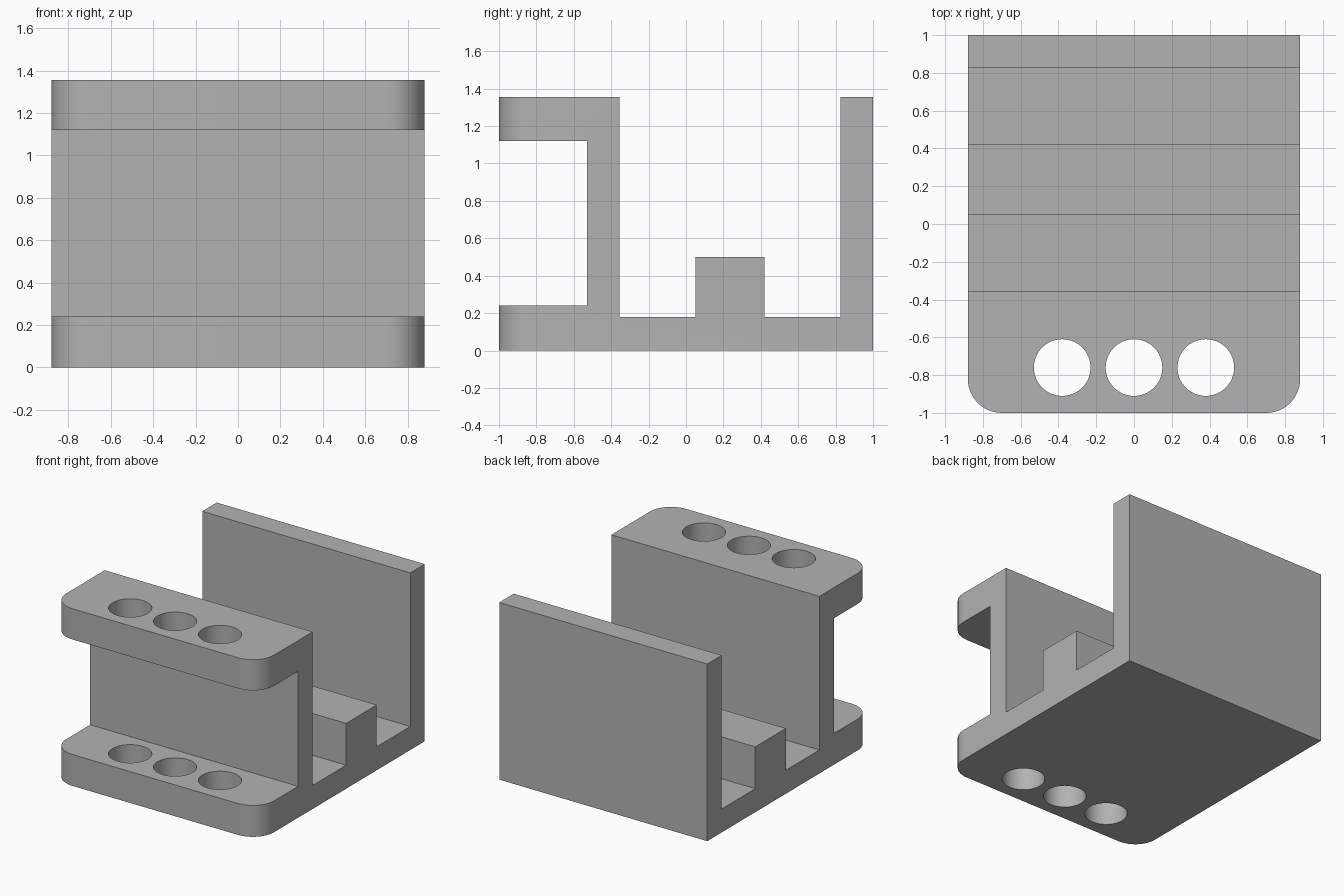
import bpy, bmesh, math

cube = bpy.data.objects.get("Cube")
if cube:
    bpy.data.objects.remove(cube, do_unlink=True)

HALF_WIDTH = 0.88
HEIGHT = 1.355
CORNER_RADIUS = 0.18

grey = bpy.data.materials.new("plain grey")
grey.use_nodes = True
colour = (0.45, 0.45, 0.45, 1)
grey.diffuse_color = colour
grey.node_tree.nodes["Principled BSDF"].inputs["Base Color"].default_value = colour

# Side profile (y, z): front flanges, web, floor, centre rib and back wall
profile = [
    (-1, 0), (1, 0), (1, HEIGHT), (0.825, HEIGHT), (0.825, 0.18),
    (0.42, 0.18), (0.42, 0.5), (0.05, 0.5), (0.05, 0.18),
    (-0.355, 0.18), (-0.355, HEIGHT), (-1, HEIGHT), (-1, 1.12),
    (-0.53, 1.12), (-0.53, 0.24), (-1, 0.24),
]
bm = bmesh.new()
face = bm.faces.new([bm.verts.new((-HALF_WIDTH, y, z)) for y, z in profile])
sweep = bmesh.ops.extrude_face_region(bm, geom=[face])
moved = [v for v in sweep["geom"] if isinstance(v, bmesh.types.BMVert)]
bmesh.ops.translate(bm, verts=moved, vec=(2 * HALF_WIDTH, 0, 0))
bmesh.ops.recalc_face_normals(bm, faces=bm.faces)

# Round the upright front corners of both flanges
corners = []
for e in bm.edges:
    a, b = (v.co for v in e.verts)
    if max(a.y, b.y) < -0.99 and abs(a.z - b.z) > 0.1:
        corners.append(e)
bmesh.ops.bevel(bm, geom=corners, offset=CORNER_RADIUS, offset_type='OFFSET',
                segments=12, profile=0.5, affect='EDGES')
mesh = bpy.data.meshes.new("bracket_body")
bm.to_mesh(mesh)
bm.free()
body = bpy.data.objects.new("bracket_body", mesh)
bpy.context.collection.objects.link(body)
mesh.materials.append(grey)


def select_only(obj):
    bpy.ops.object.select_all(action='DESELECT')
    obj.select_set(True)
    bpy.context.view_layer.objects.active = obj


# Three round holes through both flanges
for x in (-0.38, 0, 0.38):
    bpy.ops.mesh.primitive_cylinder_add(vertices=64, radius=0.15, depth=2,
                                        location=(x, -0.76, HEIGHT / 2))
    cutter = bpy.context.object
    cutter.name = "hole_cutter"
    cutter.hide_render = True
    cutter.data.materials.append(grey)
    cut = body.modifiers.new("hole", 'BOOLEAN')
    cut.operation = 'DIFFERENCE'
    cut.solver = 'EXACT'
    cut.object = cutter
    select_only(body)
    bpy.ops.object.modifier_apply(modifier=cut.name)
    bpy.data.objects.remove(cutter, do_unlink=True)

select_only(body)
bpy.ops.object.shade_smooth_by_angle(angle=math.radians(30))
